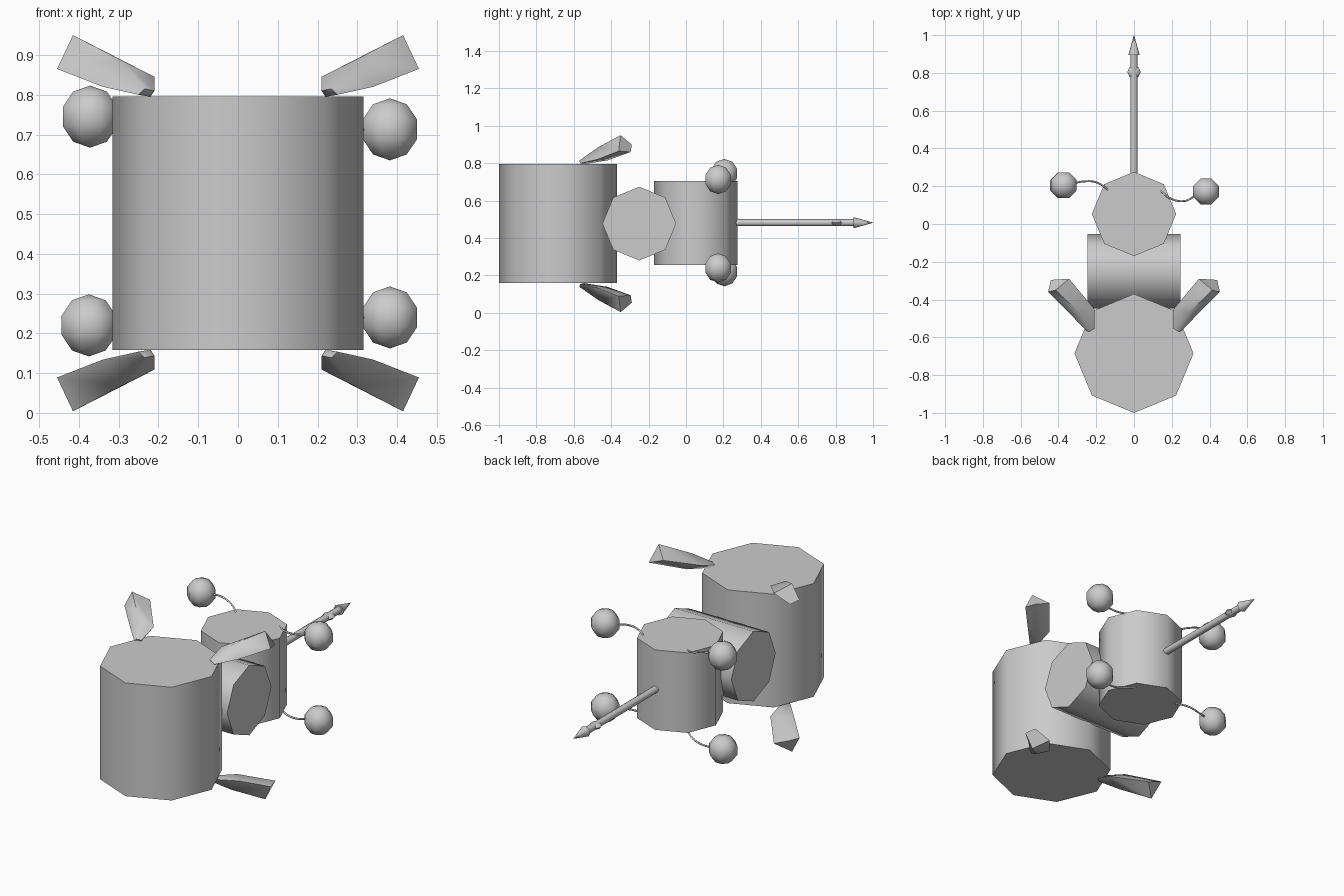
import bpy, bmesh, math
from mathutils import Vector, Matrix

cube = bpy.data.objects.get("Cube")
if cube:
    bpy.data.objects.remove(cube, do_unlink=True)

MID_Z = 0.477

grey = bpy.data.materials.new("plain grey")
grey.use_nodes = True
grey.diffuse_color = (0.6, 0.6, 0.6, 1)
grey.node_tree.nodes["Principled BSDF"].inputs["Base Color"].default_value = (0.6, 0.6, 0.6, 1)


def finish(name, bm, angle=50):
    bmesh.ops.recalc_face_normals(bm, faces=bm.faces)
    mesh = bpy.data.meshes.new(name)
    bm.to_mesh(mesh)
    bm.free()
    mesh.materials.append(grey)
    obj = bpy.data.objects.new(name, mesh)
    bpy.context.collection.objects.link(obj)
    bpy.ops.object.select_all(action='DESELECT')
    obj.select_set(True)
    bpy.context.view_layer.objects.active = obj
    bpy.ops.object.shade_smooth_by_angle(angle=math.radians(angle))
    return obj


def add_cone(bm, centre, r1, r2, depth, axis, sides=8):
    rot = Vector((0, 0, 1)).rotation_difference(Vector(axis)).to_matrix().to_4x4()
    bmesh.ops.create_cone(bm, cap_ends=True, segments=sides, radius1=r1, radius2=r2,
                          depth=depth, matrix=Matrix.Translation(centre) @ rot)


def drum(name, centre, radius, depth, axis):
    bm = bmesh.new()
    add_cone(bm, centre, radius, radius, depth, axis)
    finish(name, bm)


# Three eight-sided body drums
drum("front_drum", (0, -0.685, MID_Z), 0.315, 0.637, (0, 0, 1))
drum("middle_drum", (0, -0.25, MID_Z), 0.197, 0.49, (1, 0, 0))
drum("rear_drum", (0, 0.053, 0.48), 0.223, 0.45, (0, 0, 1))

# Tail rod with a pointed tip and a flat collar
bm = bmesh.new()
add_cone(bm, (0, 0.57, 0.482), 0.019, 0.019, 0.66, (0, 1, 0))
add_cone(bm, (0, 0.947, 0.482), 0.03, 0.001, 0.105, (0, 1, 0))
bmesh.ops.create_uvsphere(bm, u_segments=8, v_segments=4, radius=0.035,
                          matrix=Matrix.Translation((0, 0.805, 0.482)) @ Matrix.Diagonal((1, 1, 0.5, 1)))
finish("tail_rod", bm)

# Flared four-sided feet: base, middle and end rings for the upper left one
RINGS = [
    [(0.235, -0.57, 0.815), (0.25, -0.566, 0.80), (0.22, -0.545, 0.795), (0.21, -0.555, 0.81)],
    [(0.29, -0.47, 0.885), (0.34, -0.475, 0.82), (0.29, -0.42, 0.815), (0.21, -0.45, 0.845)],
    [(0.415, -0.35, 0.95), (0.455, -0.36, 0.865), (0.44, -0.296, 0.86), (0.344, -0.29, 0.90)],
]
for side, sx in (("left", 1), ("right", -1)):
    for level, sz in (("upper", 1), ("lower", -1)):
        bm = bmesh.new()
        rings = [[bm.verts.new((x * sx, y, MID_Z + (z - MID_Z) * sz)) for x, y, z in ring]
                 for ring in RINGS]
        for low, high in zip(rings, rings[1:]):
            for i in range(4):
                j = (i + 1) % 4
                bm.faces.new((low[i], low[j], high[j], high[i]))
        bm.faces.new(rings[0])
        bm.faces.new(rings[-1])
        finish(f"{level}_{side}_foot", bm, 75)


def wire(name, points):
    curve = bpy.data.curves.new(name, 'CURVE')
    curve.dimensions = '3D'
    curve.bevel_depth = 0.005
    curve.bevel_resolution = 1
    curve.resolution_u = 4
    spline = curve.splines.new('BEZIER')
    spline.bezier_points.add(len(points) - 1)
    for p, co in zip(spline.bezier_points, points):
        p.co = co
        p.handle_left_type = p.handle_right_type = 'AUTO'
    curve.materials.append(grey)
    bpy.context.collection.objects.link(bpy.data.objects.new(name, curve))


# Balls on thin wires around the rear drum
BALLS = [
    ("upper_left", (0.382, 0.172, 0.713), 1, -0.05),
    ("lower_left", (0.382, 0.172, 0.24), -1, -0.05),
    ("upper_right", (-0.372, 0.205, 0.745), 1, 0.02),
    ("lower_right", (-0.375, 0.205, 0.22), -1, 0.02),
]
for name, (x, y, z), up, sag in BALLS:
    bm = bmesh.new()
    bmesh.ops.create_uvsphere(bm, u_segments=8, v_segments=5, radius=0.078,
                              matrix=Matrix.Translation((x, y, z)) @ Matrix.Rotation(math.pi / 8, 4, 'Z'))
    finish(name + "_ball", bm, 60)
    s = math.copysign(1, x)
    root = MID_Z + 0.225 * up
    wire(name + "_wire", [(s * 0.135, 0.18, root), (s * 0.2, y + sag * 0.8, (root + z) / 2),
                          (s * 0.27, y + sag, z), (s * 0.32, y + sag * 0.5, z)])
